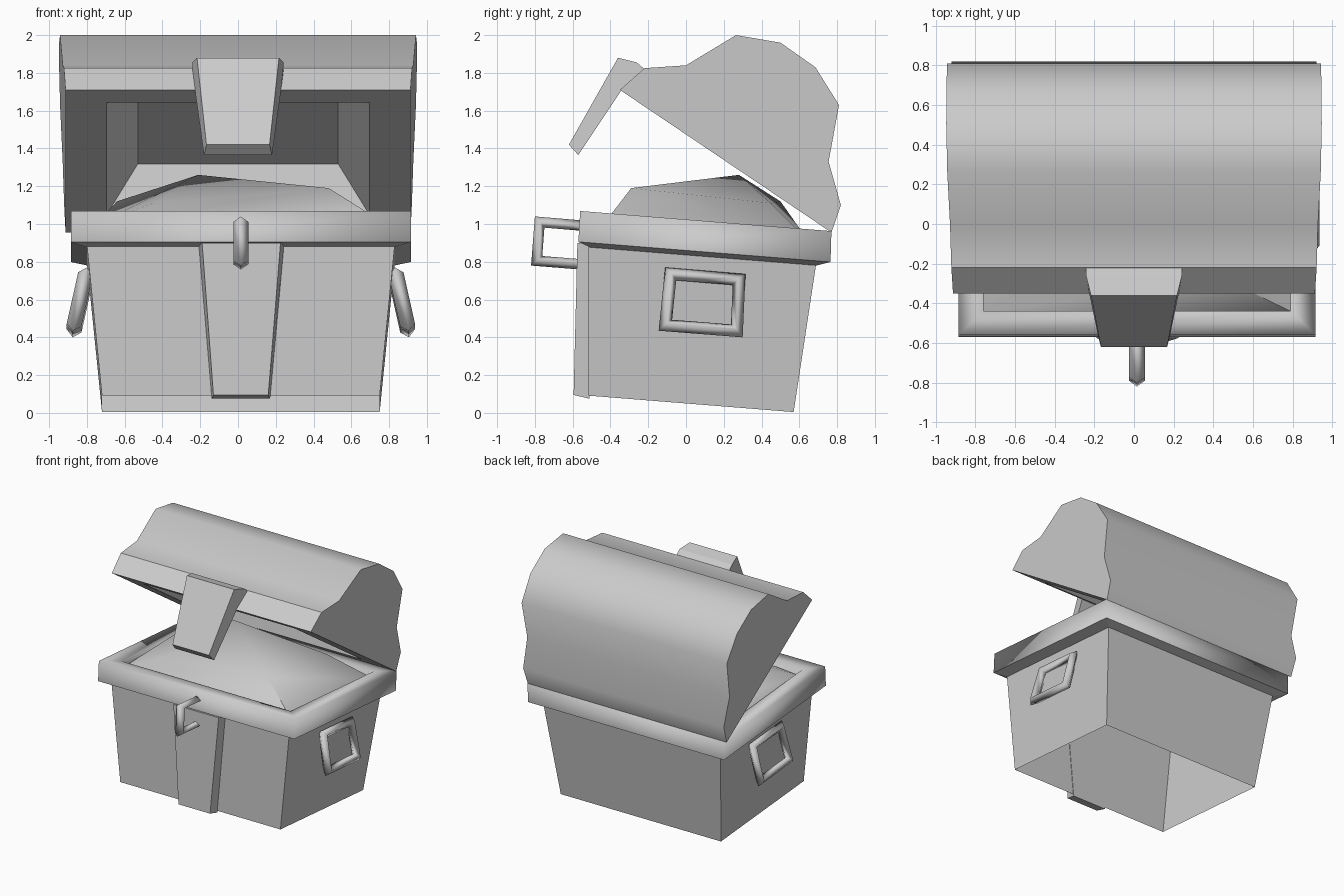
import bpy, bmesh, math
from mathutils import Vector

cube = bpy.data.objects.get("Cube")
if cube:
    bpy.data.objects.remove(cube, do_unlink=True)

GREY = (0.6, 0.6, 0.6, 1)
grey = bpy.data.materials.new("plain grey")
grey.use_nodes = True
grey.diffuse_color = GREY
grey.node_tree.nodes["Principled BSDF"].inputs["Base Color"].default_value = GREY

MID = 0.015      # sideways centre of the chest box
SLOPE = -0.08    # the box leans back slightly


def finish(name, bm, angle=None, sharp=None):
    """Turn a bmesh into an object; sharp(a, b) picks extra hard edges."""
    bmesh.ops.recalc_face_normals(bm, faces=bm.faces)
    for f in bm.faces:
        f.smooth = angle is not None
    for e in bm.edges:
        bend = e.calc_face_angle(0)
        hard = sharp and sharp(e.verts[0].co, e.verts[1].co)
        e.smooth = not (bend > math.radians(angle or 0) or hard)
    mesh = bpy.data.meshes.new(name)
    bm.to_mesh(mesh)
    bm.free()
    mesh.materials.append(grey)
    obj = bpy.data.objects.new(name, mesh)
    bpy.context.collection.objects.link(obj)
    return obj


def loft(rings, wrap=False, caps=()):
    """Bridge equal closed rings of points, optionally wrapping or capping."""
    bm = bmesh.new()
    loops = [[bm.verts.new(p) for p in ring] for ring in rings]
    pairs = list(zip(loops, loops[1:]))
    if wrap:
        pairs.append((loops[-1], loops[0]))
    for a, b in pairs:
        for i in range(len(a)):
            j = (i + 1) % len(a)
            bm.faces.new((a[i], a[j], b[j], b[i]))
    for k in caps:
        bm.faces.new(loops[k])
    return bm


def rect(half, front, back, z):
    """Leaning rectangle; z is its height at y = 0."""
    return [(MID + s * half, y, z + SLOPE * y)
            for s, y in ((-1, front), (1, front), (1, back), (-1, back))]


def across_corner(a, b):
    """True for edges that run across a rim or ring corner."""
    d = b - a
    return abs(d.x) > 0.02 and abs(d.y) > 0.02


# Box walls, open underneath
finish("box_walls", loft([rect(0.735, -0.515, 0.57, 0.05),
                          rect(0.815, -0.515, 0.69, 0.85)]))

# Thick rim around the box mouth
finish("box_rim", loft([rect(0.81, -0.505, 0.69, 0.835),
                        rect(0.90, -0.57, 0.765, 0.86),
                        rect(0.90, -0.56, 0.77, 1.024),
                        rect(0.775, -0.44, 0.65, 1.02),
                        rect(0.775, -0.44, 0.65, 0.88)]),
       95, lambda a, b: across_corner(a, b) or max(a.z - SLOPE * a.y, b.z - SLOPE * b.y) < 0.9)

# Tapered strap down the front
finish("front_strap", loft([
    [(-0.13, -0.595, 0.095), (0.16, -0.595, 0.095), (0.17, -0.51, 0.075), (-0.14, -0.51, 0.075)],
    [(-0.19, -0.575, 0.9), (0.225, -0.575, 0.9), (0.245, -0.51, 0.9), (-0.21, -0.51, 0.9)],
], caps=(0, 1)))

# Heaped contents
bm = bmesh.new()
heap = [(-0.21, 0.28, 1.26), (0.48, -0.29, 1.19), (-0.64, 0.5, 1.12),
        (-0.45, -0.25, 1.11), (0.5, 0.45, 1.11)]
for p in heap + rect(0.775, -0.44, 0.65, 0.96):
    bm.verts.new(p)
bmesh.ops.convex_hull(bm, input=bm.verts)
finish("contents_mound", bm, 60)

# Lid side profile (y, z) from the front lip over the top to the hinge
profile = [(-0.35, 1.71), (-0.22, 1.825), (0, 1.84), (0.265, 2), (0.5, 1.96),
           (0.685, 1.83), (0.81, 1.63), (0.755, 1.33), (0.82, 1.1), (0.77, 0.955)]
lip, hinge = Vector((0, *profile[0])), Vector((0, *profile[-1]))
along = (hinge - lip).normalized()
inward = Vector((0, -along.z, along.y))


def lid_end(side):
    ring = []
    for y, z in profile:
        p = Vector((0, y, z))
        p.x = side * (0.913 + 0.05 * (p - lip).dot(inward))
        ring.append(p)
    return ring


bm = loft([lid_end(-1), lid_end(1)], caps=(0, 1))
# Sink a tapered pocket into the opening face
bm.normal_update()
mouth = min(bm.faces, key=lambda f: sum(abs((v.co - lip).dot(inward)) for v in f.verts) / len(f.verts))
bmesh.ops.delete(bm, geom=[mouth], context='FACES_ONLY')
length = (hinge - lip).length


def pocket(half, start, end, depth):
    return [lip + along * t + inward * depth + Vector((s * half, 0, 0))
            for s, t in ((-1, start), (1, start), (1, end), (-1, end))]


loops = [[bm.verts.new(p) for p in ring] for ring in (
    pocket(0.913, 0, length, 0),
    pocket(0.695, 0.12, length - 0.17, 0),
    pocket(0.53, 0.24, length - 0.28, 0.25))]
for a, b in zip(loops, loops[1:]):
    for i in range(4):
        j = (i + 1) % 4
        bm.faces.new((a[i], a[j], b[j], b[i]))
bm.faces.new(loops[-1])
bmesh.ops.remove_doubles(bm, verts=bm.verts, dist=0.001)
finish("lid", bm, 43, lambda a, b: max(a.y, b.y) < -0.2)

# Clasp plate hanging from the lid lip
clasp = [(-0.62, 1.42, 0.167), (-0.36, 1.88, 0.217), (-0.26, 1.855, 0.242),
         (-0.22, 1.82, 0.242), (-0.34, 1.71, 0.228), (-0.57, 1.365, 0.18)]
finish("lid_clasp", loft([[(s * w, y, z) for y, z, w in clasp] for s in (-1, 1)], caps=(0, 1)))


def diamond_ring(name, corners, inset, thick):
    """Four-cornered ring with a diamond cross-section."""
    pts = [Vector(c) for c in corners]
    centre = sum(pts, Vector()) / 4
    normal = (pts[2] - pts[0]).cross(pts[3] - pts[1]).normalized()
    sides = [(pts[i] - pts[i - 1]).normalized() for i in range(4)]
    # each corner moves inward along both of its neighbouring sides
    step = [(sides[(i + 1) % 4] - sides[i]) * inset for i in range(4)]
    rings = [[p + s * k + normal * t for p, s in zip(pts, step)]
             for k, t in ((0, 0), (0.5, thick), (1, 0), (0.5, -thick))]
    finish(name, loft(rings, wrap=True), 120)


# Latch loop on the front of the rim
diamond_ring("front_latch", [(MID, -0.80, 1.04), (MID, -0.5, 1.015),
                             (MID, -0.51, 0.755), (MID, -0.82, 0.78)], 0.055, 0.04)

# Hanging handle on each side
for side, name in ((1, "left_handle"), (-1, "right_handle")):
    diamond_ring(name, [(MID + side * x, y, z) for x, y, z in (
        (0.815, -0.11, 0.77), (0.815, 0.315, 0.735),
        (0.89, 0.30, 0.40), (0.89, -0.145, 0.435))], 0.065, 0.04)
